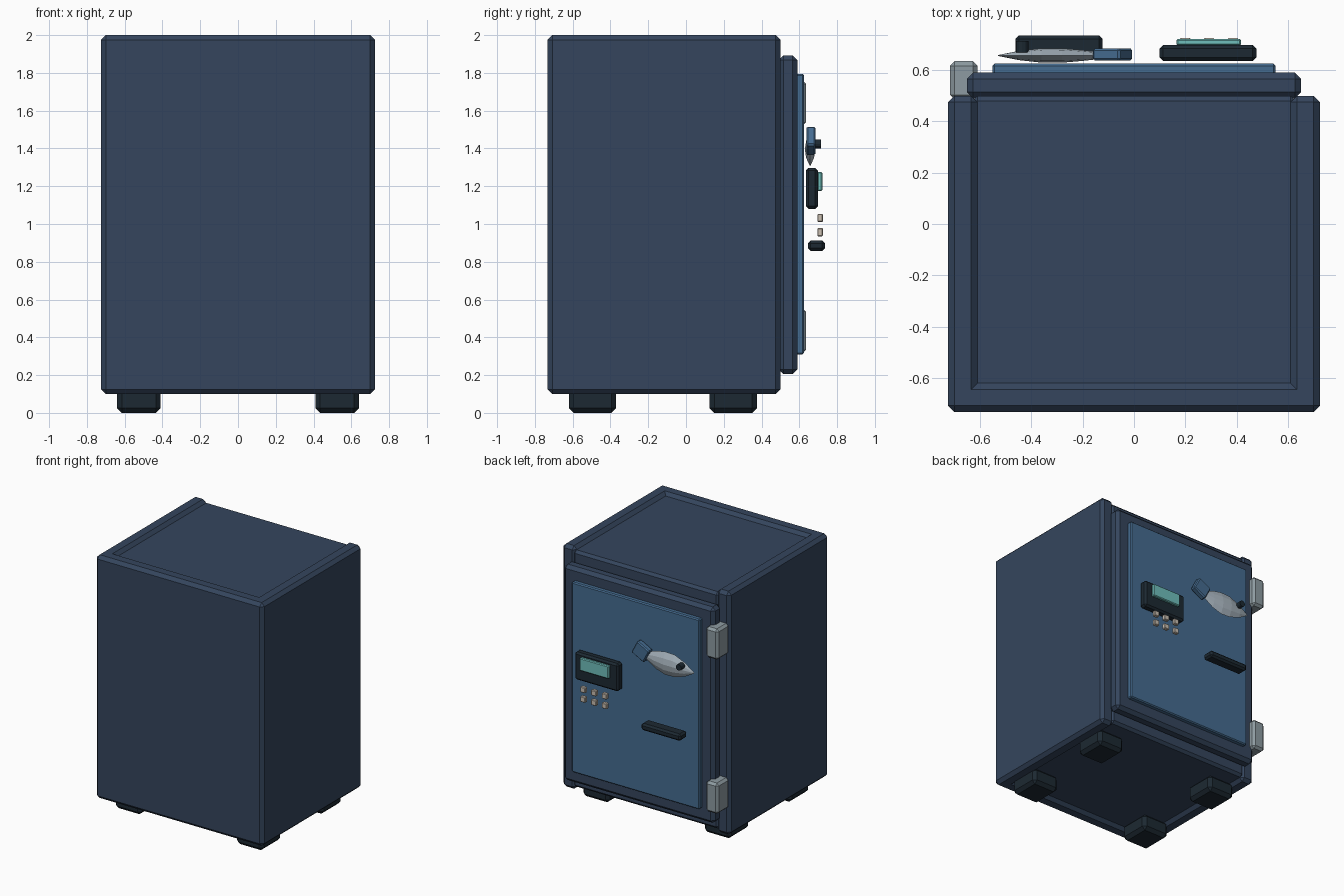
import bpy, bmesh, math
from mathutils import Matrix, Vector

if "Cube" in bpy.data.objects:
    bpy.data.objects.remove(bpy.data.objects["Cube"])


def material(name, rgb):
    m = bpy.data.materials.new(name)
    m.diffuse_color = (*rgb, 1)
    m.use_nodes = True
    m.node_tree.nodes["Principled BSDF"].inputs["Base Color"].default_value = m.diffuse_color
    return m


NAVY = material("navy", (0.035, 0.06, 0.11))
BLUE = material("blue", (0.06, 0.15, 0.28))
DARK = material("dark", (0.012, 0.022, 0.032))
STEEL = material("steel", (0.27, 0.33, 0.36))
SILVER = material("silver", (0.40, 0.47, 0.53))
TEAL = material("teal", (0.16, 0.52, 0.50))
CREAM = material("cream", (0.60, 0.53, 0.45))


def finish(name, bm, mat):
    bmesh.ops.recalc_face_normals(bm, faces=bm.faces)
    me = bpy.data.meshes.new(name)
    bm.to_mesh(me)
    bm.free()
    ob = bpy.data.objects.new(name, me)
    bpy.context.collection.objects.link(ob)
    me.materials.append(mat)
    return ob


def box(name, x, y, z, mat, bevel=0.0, tilt=0.0):
    """Chamfered box from (min, max) ranges, tilted about its own y axis."""
    size = [b - a for a, b in (x, y, z)]
    mid = Vector([(a + b) / 2 for a, b in (x, y, z)])
    bm = bmesh.new()
    bmesh.ops.create_cube(bm, size=1, matrix=Matrix.Diagonal((*size, 1)))
    if bevel:
        bmesh.ops.bevel(bm, geom=bm.edges[:], offset=bevel, segments=1,
                        affect='EDGES', profile=0.5)
    bmesh.ops.transform(bm, verts=bm.verts,
                        matrix=Matrix.Translation(mid) @ Matrix.Rotation(tilt, 4, 'Y'))
    return finish(name, bm, mat)


# Shell: side walls, back wall, and slightly sunken top and bottom walls
for name, s in (("left", -1), ("right", 1)):
    box(name + "_wall", sorted((s * 0.61, s * 0.725)), (-0.733, 0.5), (0.1, 2.0), NAVY, 0.025)
box("back_wall", (-0.725, 0.725), (-0.733, -0.62), (0.1, 2.0), NAVY, 0.025)
box("top_wall", (-0.63, 0.63), (-0.73, 0.5), (1.86, 1.975), NAVY, 0.02)
box("bottom_wall", (-0.63, 0.63), (-0.73, 0.5), (0.125, 0.24), NAVY, 0.02)

# Feet
for i, x in enumerate((-0.525, 0.525)):
    for j, y in enumerate((-0.495, 0.25)):
        box(f"foot_{i}{j}", (x - 0.115, x + 0.115), (y - 0.125, y + 0.125),
            (0.0, 0.13), DARK, 0.025)

# Door and its raised panel
box("door", (-0.652, 0.652), (0.49, 0.59), (0.205, 1.892), NAVY, 0.025)
box("door_panel", (-0.552, 0.552), (0.58, 0.625), (0.31, 1.795), BLUE, 0.008)

# Hinges
for i, z in enumerate((0.435, 1.64)):
    box(f"hinge_{i}", (-0.717, -0.61), (0.485, 0.635), (z - 0.12, z + 0.12), STEEL, 0.018)

# Keypad: housing, screen and two rows of keys
box("keypad_housing", (0.1, 0.477), (0.635, 0.698), (1.08, 1.297), DARK, 0.014)
box("keypad_screen", (0.165, 0.417), (0.695, 0.722), (1.175, 1.275), TEAL, 0.006)
for r, z in enumerate((0.957, 1.032)):
    for c, x in enumerate((0.2, 0.293, 0.386)):
        box(f"key_{r}{c}", (x - 0.022, x + 0.022), (0.695, 0.725),
            (z - 0.022, z + 0.022), CREAM, 0.005)

# Pull bar
box("pull_bar", (-0.463, -0.122), (0.645, 0.735), (0.858, 0.912), DARK, 0.014)

# Fish-shaped lever: faceted lens body (x, centre z, half height, half depth)
stations = [(-0.12, 1.41, 0.03, 0.012), (-0.2, 1.4, 0.07, 0.021),
            (-0.28, 1.395, 0.09, 0.028), (-0.36, 1.395, 0.087, 0.028),
            (-0.45, 1.39, 0.055, 0.018), (-0.53, 1.385, 0.004, 0.002)]
section = [(0, 1), (0.75, 0.5), (1, 0), (0.75, -0.5),
           (0, -1), (-0.75, -0.5), (-1, 0), (-0.75, 0.5)]
bm = bmesh.new()
rings = [[bm.verts.new((x, 0.657 + d * u, cz + h * v)) for u, v in section]
         for x, cz, h, d in stations]
for a, b in zip(rings, rings[1:]):
    for k in range(8):
        n = (k + 1) % 8
        bm.faces.new((a[k], a[n], b[n], b[k]))
bm.faces.new(rings[0])
bm.faces.new(rings[-1])
finish("lever_body", bm, SILVER)

# Lever tail and eye
box("lever_tail", (-0.143, -0.023), (0.637, 0.685), (1.383, 1.497), BLUE, 0.008,
    tilt=-math.radians(28))
bm = bmesh.new()
bmesh.ops.create_cone(bm, cap_ends=True, segments=12, radius1=0.024, radius2=0.024, depth=0.045,
                      matrix=Matrix.Translation((-0.436, 0.692, 1.424))
                      @ Matrix.Rotation(math.pi / 2, 4, 'X'))
finish("lever_eye", bm, DARK)
